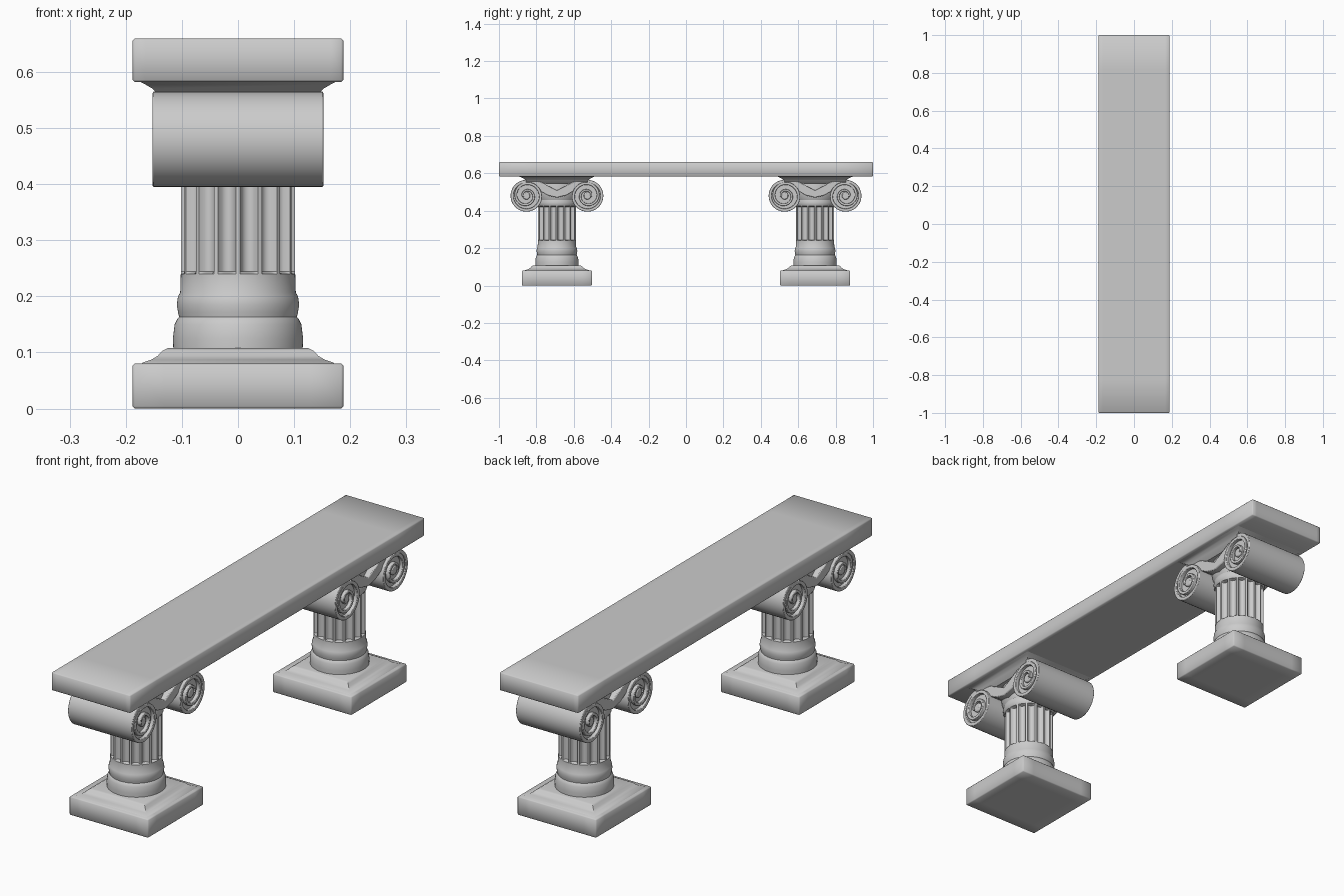
import bpy, bmesh, math

cube = bpy.data.objects.get("Cube")
if cube:
    bpy.data.objects.remove(cube, do_unlink=True)

stone = bpy.data.materials.new("pale_stone")
stone.use_nodes = True
COLOUR = (0.6, 0.6, 0.6, 1)
stone.diffuse_color = COLOUR
stone.node_tree.nodes["Principled BSDF"].inputs["Base Color"].default_value = COLOUR


def finish(name, bm, y=0, angle=35, bevel=0):
    """Turn a bmesh into a smooth-shaded stone object."""
    bmesh.ops.recalc_face_normals(bm, faces=bm.faces)
    mesh = bpy.data.meshes.new(name)
    bm.to_mesh(mesh)
    bm.free()
    mesh.materials.append(stone)
    obj = bpy.data.objects.new(name, mesh)
    obj.location.y = y
    bpy.context.collection.objects.link(obj)
    bpy.ops.object.select_all(action="DESELECT")
    obj.select_set(True)
    bpy.context.view_layer.objects.active = obj
    bpy.ops.object.shade_smooth_by_angle(angle=math.radians(angle))
    if bevel:
        mod = obj.modifiers.new("soft_edges", "BEVEL")
        mod.width = bevel
        mod.segments = 2
        mod.limit_method = "ANGLE"
    return obj


def block(name, half, z0, z1, y=0, loops=()):
    """Box with softened edges and cross loops given as (axis, position)."""
    bm = bmesh.new()
    bmesh.ops.create_cube(bm, size=2)
    for v in bm.verts:
        v.co = (v.co.x * half[0], v.co.y * half[1], z0 if v.co.z < 0 else z1)
    bmesh.ops.bevel(bm, geom=bm.edges[:], offset=0.004, segments=1, affect="EDGES")
    for axis, pos in loops:
        normal = [0, 0, 0]
        normal[axis] = 1
        for side in (-1, 1):
            point = [0, 0, 0]
            point[axis] = side * pos
            bmesh.ops.bisect_plane(bm, geom=bm.verts[:] + bm.edges[:] + bm.faces[:],
                                   plane_co=point, plane_no=normal)
    return finish(name, bm, y, angle=60)


def skin(bm, rings):
    """Join closed rings of points with quads and cap both ends."""
    rings = [[bm.verts.new(p) for p in ring] for ring in rings]
    n = len(rings[0])
    for a, b in zip(rings, rings[1:]):
        for i in range(n):
            j = (i + 1) % n
            bm.faces.new((a[i], a[j], b[j], b[i]))
    bm.faces.new(rings[0])
    bm.faces.new(rings[-1])


def lathe(name, profile, sides, y, turn=0, stretch=1, depth=None):
    """Revolve (radius, z) points; depth(angle, z) cuts into the radius."""
    bm = bmesh.new()
    rings = []
    for r, z in profile:
        ring = []
        for i in range(sides):
            a = turn + math.tau * i / sides
            rr = r - (depth(a, z) if depth else 0)
            ring.append((rr * math.cos(a), rr * math.sin(a) * stretch, z))
        rings.append(ring)
    skin(bm, rings)
    return finish(name, bm, y)


def ribbon(name, outer, inner, half, y):
    """Strip between two (y, z) lines, running across x."""
    bm = bmesh.new()
    skin(bm, [((half, *o), (-half, *o), (-half, *i), (half, *i))
              for o, i in zip(outer, inner)])
    return finish(name, bm, y, bevel=0.004)


def rod(name, radius, half, y, z):
    """Cylinder lying along x."""
    bm = bmesh.new()
    skin(bm, [[(x, radius * math.cos(math.tau * i / 32),
                z + radius * math.sin(math.tau * i / 32)) for i in range(32)]
              for x in (-half, half)])
    return finish(name, bm, y, bevel=0.005)


def flute(a, z):
    """Depth of the sixteen rounded grooves round the shaft."""
    if not 0.242 < z < 0.422:
        return 0
    u = (a / math.tau * 16 % 1 - 0.5) / 0.4
    return 0.016 * math.sqrt(max(0, 1 - u * u))


def spiral(side, z=0.48):
    """Outer and inner lines of one scroll, starting at its top."""
    outer, inner = [], []
    for i in range(97):
        t = 2.3 * i / 96
        k = max(0, (t - 0.7) / 1.6)
        r, thick = 0.077 - 0.059 * k, 0.008 - 0.003 * k
        a = t * math.tau
        for line, rad in ((outer, r + thick), (inner, r - thick)):
            line.append((side * rad * math.sin(a), z + rad * math.cos(a)))
    return outer, inner


SHAFT = [(0.115, 0.1), (0.116, 0.125), (0.113, 0.15), (0.108, 0.16), (0.105, 0.163),
         (0.107, 0.172), (0.109, 0.185), (0.107, 0.2), (0.103, 0.207), (0.102, 0.24),
         (0.102, 0.244), (0.102, 0.42), (0.102, 0.424), (0.106, 0.43), (0.108, 0.445),
         (0.105, 0.458), (0.112, 0.475), (0.116, 0.5), (0.11, 0.56)]
STEP = [(0.178, 0.075), (0.17, 0.082), (0.155, 0.087), (0.143, 0.094),
        (0.135, 0.103), (0.125, 0.108)]
ABACUS = [(0.125, 0.545), (0.145, 0.562), (0.152, 0.57), (0.164, 0.577), (0.178, 0.584)]
BAND_TOP = [(0.163, 0.565), (0.13, 0.563), (0.09, 0.556), (0.05, 0.535), (0, 0.508)]
BAND_LOW = [(0.163, 0.549), (0.13, 0.532), (0.09, 0.505), (0.05, 0.482), (0, 0.47)]


def mirrored(line):
    return line + [(-p, z) for p, z in reversed(line[:-1])]


def square(profile):
    return [(r * math.sqrt(2), z) for r, z in profile]


# Seat slab
block("seat_slab", (0.188, 1), 0.582, 0.66, loops=((1, 0.82), (0, 0.165)))

# Two matching column supports
for end, cy in (("front", -0.69), ("back", 0.69)):
    block(end + "_plinth", (0.188, 0.188), 0, 0.08, cy, loops=((0, 0.13), (1, 0.13)))
    lathe(end + "_plinth_step", square(STEP), 4, cy, math.pi / 4)
    lathe(end + "_fluted_shaft", SHAFT, 160, cy, depth=flute)
    lathe(end + "_abacus", square(ABACUS), 4, cy, math.pi / 4, stretch=1.15)
    ribbon(end + "_capital_band", mirrored(BAND_TOP), mirrored(BAND_LOW), 0.138, cy)
    # Scrolls with recessed ends and a raised eye
    for part, side in (("outer", -1), ("inner", 1)):
        name = f"{end}_{part}_scroll"
        sy = cy + side * 0.163
        ribbon(name, *spiral(side), 0.152, sy)
        rod(name + "_core", 0.074, 0.137, sy, 0.48)
        rod(name + "_eye", 0.02, 0.148, sy, 0.48)
